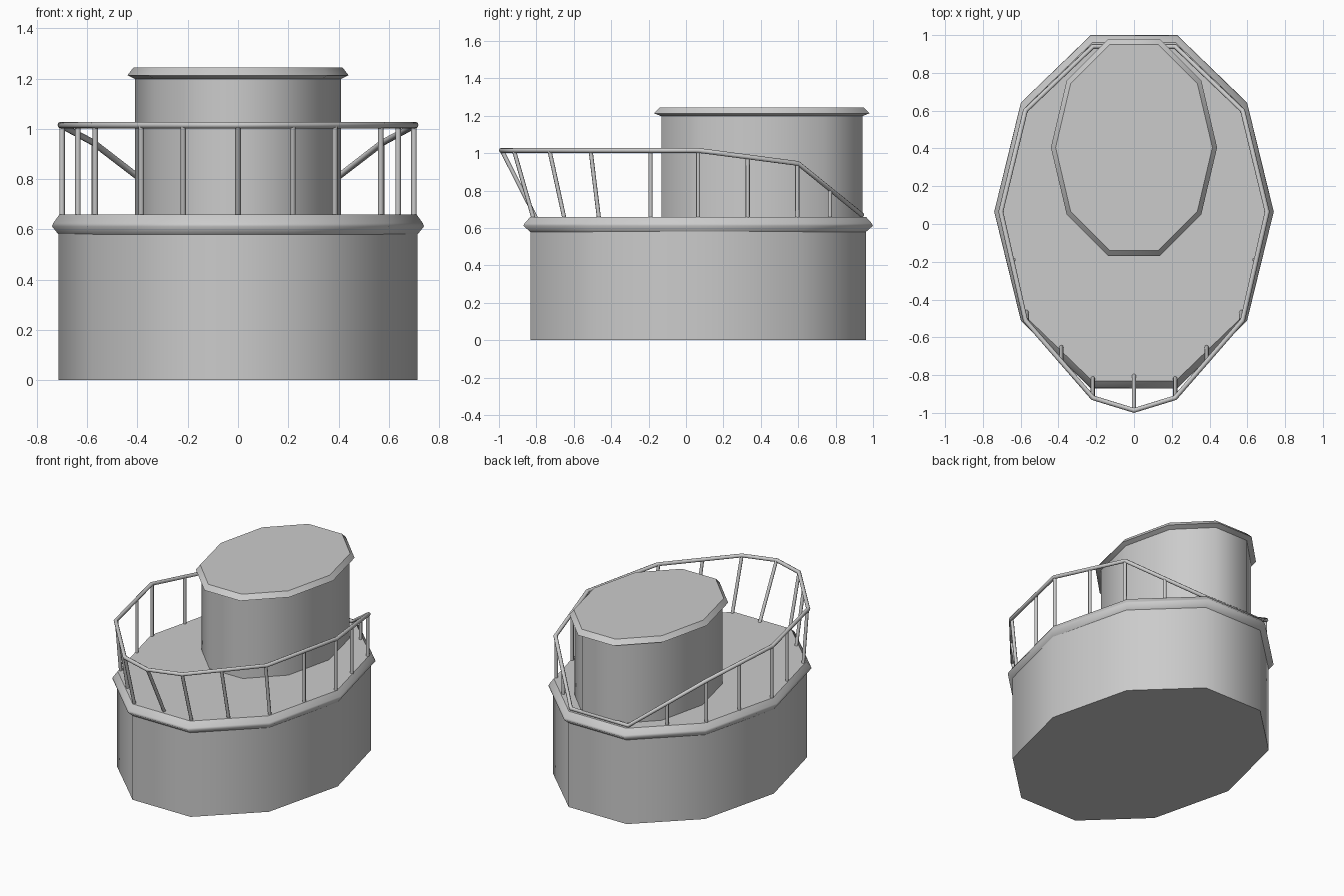
import bpy, bmesh, math

if "Cube" in bpy.data.objects:
    bpy.data.objects.remove(bpy.data.objects["Cube"], do_unlink=True)

SIDES = 10
GREY = (0.6, 0.6, 0.6, 1.0)
grey = bpy.data.materials.new("plain grey")
grey.use_nodes = True
grey.diffuse_color = GREY
grey.node_tree.nodes["Principled BSDF"].inputs["Base Color"].default_value = GREY


def oval(cy, rx, ry, z):
    """Ten-sided oval ring of points."""
    angles = [math.tau * i / SIDES for i in range(SIDES)]
    return [(rx * math.cos(a), cy + ry * math.sin(a), z) for a in angles]


def stack(name, cy, rings, sharp_rings=()):
    """Closed solid lofted through oval rings (rx, ry, z), smooth round the sides."""
    bm = bmesh.new()
    loops = [[bm.verts.new(p) for p in oval(cy, *r)] for r in rings]
    for low, high in zip(loops, loops[1:]):
        for i in range(SIDES):
            j = (i + 1) % SIDES
            bm.faces.new((low[i], low[j], high[j], high[i])).smooth = True
    bm.faces.new(loops[0][::-1])
    bm.faces.new(loops[-1])
    for k in {0, len(rings) - 1, *sharp_rings}:
        for i in range(SIDES):
            bm.edges.get((loops[k][i], loops[k][(i + 1) % SIDES])).smooth = False
    mesh = bpy.data.meshes.new(name)
    bm.to_mesh(mesh)
    bm.free()
    mesh.materials.append(grey)
    obj = bpy.data.objects.new(name, mesh)
    bpy.context.collection.objects.link(obj)


def tube(name, points, radius, cyclic=False):
    """Round bar along a path, turned into a mesh."""
    curve = bpy.data.curves.new(name, "CURVE")
    curve.dimensions = "3D"
    curve.bevel_depth = radius
    curve.bevel_resolution = 2
    curve.use_fill_caps = True
    spline = curve.splines.new("POLY")
    spline.points.add(len(points) - 1)
    for point, co in zip(spline.points, points):
        point.co = (*co, 1)
    spline.use_cyclic_u = cyclic
    curve.materials.append(grey)
    obj = bpy.data.objects.new(name, curve)
    bpy.context.collection.objects.link(obj)
    bpy.ops.object.select_all(action="DESELECT")
    obj.select_set(True)
    bpy.context.view_layer.objects.active = obj
    bpy.ops.object.convert(target="MESH")
    bpy.ops.object.shade_smooth_by_angle(angle=math.radians(60))


# Tub and its flared rim, whose top is the deck
DECK = 0.66
stack("tub", 0.065, [(0.715, 0.943, 0), (0.715, 0.943, 0.585)])
stack("deck_rim", 0.065, [(0.71, 0.938, 0.575), (0.74, 0.983, 0.612),
                          (0.735, 0.976, 0.625), (0.71, 0.943, DECK)])

# Cabin and its overhanging lid
stack("cabin", 0.4075, [(0.41, 0.565, DECK - 0.01), (0.41, 0.565, 1.205)])
stack("cabin_lid", 0.405, [(0.41, 0.565, 1.198), (0.44, 0.605, 1.213),
                           (0.415, 0.573, 1.245)], sharp_rings=(1,))

# Handrail: level at the front, sloping down to the deck at the back
RAIL = 1.015
left_rail = [(0.218, -0.92, RAIL), (0.575, -0.51, RAIL), (0.705, 0.065, RAIL),
             (0.575, 0.60, 0.945), (0.218, 0.94, DECK + 0.01)]
right_rail = [(-x, y, z) for x, y, z in reversed(left_rail)]
tube("handrail", [(0, -0.987, RAIL)] + left_rail + right_rail, 0.013, cyclic=True)

# Posts: the front ones lean outward, the rest stand upright
tube("front_post", [(0, -0.80, DECK - 0.01), (0, -0.985, RAIL)], 0.011)
posts = [  # x, foot y, top y, top z
    (0.218, -0.815, -0.92, RAIL),
    (0.385, -0.65, -0.73, RAIL),
    (0.568, -0.465, -0.51, RAIL),
    (0.637, -0.19, -0.19, RAIL),
    (0.70, 0.065, 0.065, RAIL),
    (0.637, 0.33, 0.33, 0.98),
    (0.572, 0.595, 0.595, 0.945),
    (0.395, 0.77, 0.77, 0.805),
]
for number, (x, foot, top, z) in enumerate(posts, 1):
    for side, s in (("left", 1), ("right", -1)):
        tube(f"{side}_post_{number}",
             [(s * x, foot, DECK - 0.01), (s * x, top, z)], 0.011)
